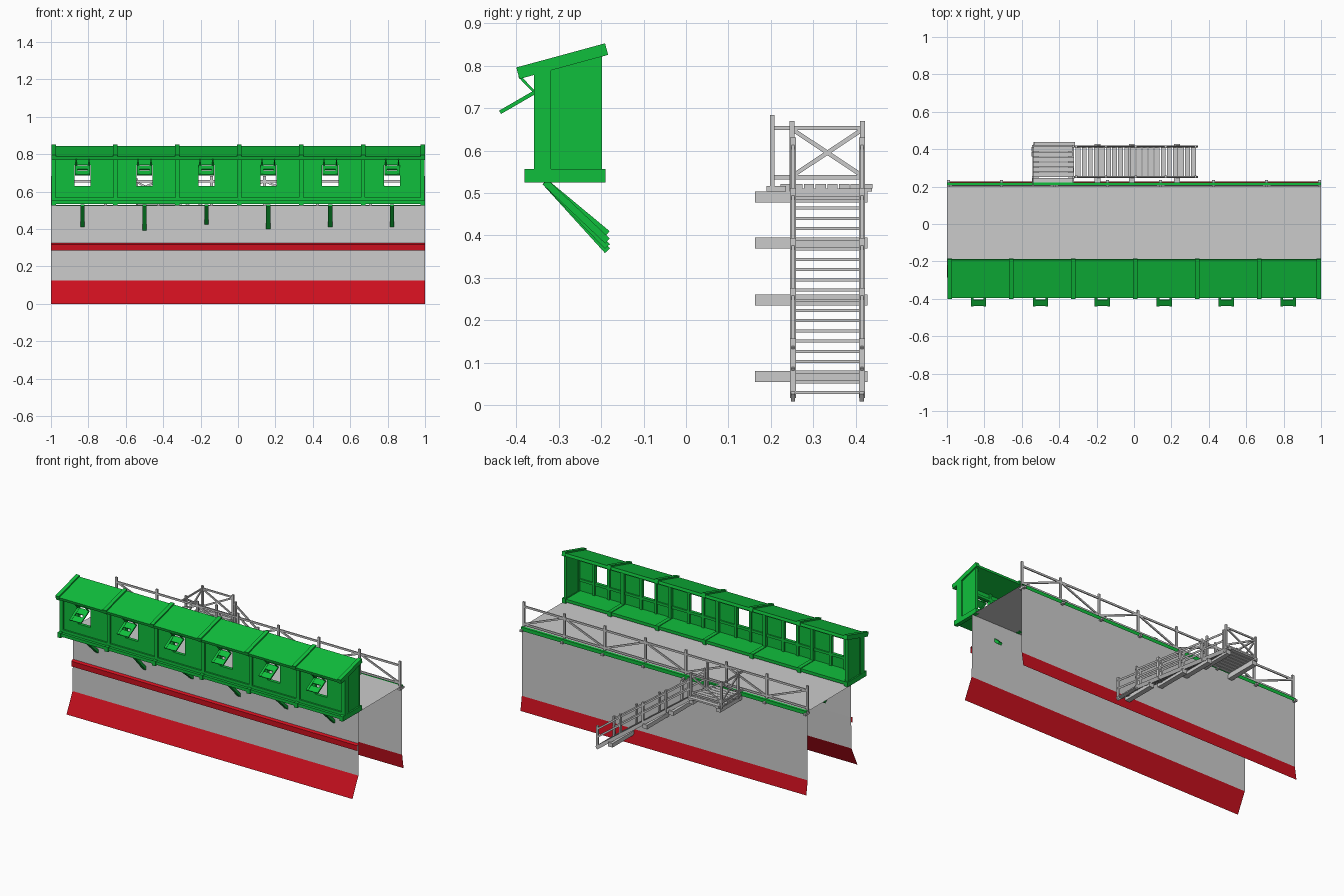
import bpy, bmesh, math, random
from mathutils import Vector, Matrix

if "Cube" in bpy.data.objects:
    bpy.data.objects.remove(bpy.data.objects["Cube"])

random.seed(3)

def material(name, rgb):
    m = bpy.data.materials.new(name)
    m.diffuse_color = (*rgb, 1)
    m.use_nodes = True
    m.node_tree.nodes["Principled BSDF"].inputs["Base Color"].default_value = m.diffuse_color
    return m

GREEN = material("green_paint", (0.005, 0.52, 0.045))
RED = material("red_paint", (0.6, 0.005, 0.013))

def finish(name, bm, mat=None):
    me = bpy.data.meshes.new(name)
    bm.to_mesh(me)
    bm.free()
    ob = bpy.data.objects.new(name, me)
    bpy.context.collection.objects.link(ob)
    if mat:
        me.materials.append(mat)
    return ob

def box(bm, x0, x1, y0, y1, z0, z1):
    m = Matrix.Translation(((x0 + x1) / 2, (y0 + y1) / 2, (z0 + z1) / 2))
    bmesh.ops.create_cube(bm, size=1, matrix=m @ Matrix.Diagonal((x1 - x0, y1 - y0, z1 - z0, 1)))

def bar(bm, p, q, w, h=None):
    """Square bar from p to q; w is its level width, h its depth."""
    p, q = Vector(p), Vector(q)
    d = q - p
    side = d.cross(Vector((0, 0, 1)))
    side = side.normalized() if side.length > 1e-5 else Vector((1, 0, 0))
    z = d.normalized()
    y = z.cross(side)
    rot = Matrix((side, y, z)).transposed().to_4x4()
    m = Matrix.Translation((p + q) / 2) @ rot @ Matrix.Diagonal((w, h or w, d.length, 1))
    bmesh.ops.create_cube(bm, size=1, matrix=m)

def sheet(name, profile, mat=None):
    """Open sheet: a y-z profile drawn along the full length."""
    bm = bmesh.new()
    rows = [[bm.verts.new((x, y, z)) for y, z in profile] for x in (-1, 1)]
    for i in range(len(profile) - 1):
        bm.faces.new((rows[0][i], rows[1][i], rows[1][i + 1], rows[0][i + 1]))
    return finish(name, bm, mat)

# Wall shell with flared red bases, a red band and a green back edge
TOP = 0.526
sheet("wall_shell", [(-0.225, 0.125), (-0.222, 0.325), (-0.22, TOP), (0.212, TOP), (0.212, 0.09)])
sheet("front_base", [(-0.285, 0), (-0.225, 0.125)], RED)
sheet("back_base", [(0.212, 0.09), (0.226, 0)], RED)
sheet("front_band", [(-0.236, 0.285), (-0.236, 0.318), (-0.222, 0.326)], RED)
sheet("back_edge_trim", [(0.206, 0.529), (0.222, 0.529), (0.222, 0.506)], GREEN)

# Covered gallery on the front
def roof_z(y):
    return 0.795 + (y + 0.40) * 0.272

frames = [min(-0.986 + i * 0.331, 0.987) for i in range(7)]
centres = [-0.831 + i * 0.331 for i in range(6)]

bm = bmesh.new()
for x in frames:
    box(bm, x - 0.012, x + 0.012, -0.38, -0.19, 0.525, 0.556)
    box(bm, x - 0.011, x + 0.011, -0.358, -0.318, 0.55, 0.795)
    bar(bm, (x, -0.396, roof_z(-0.396) - 0.014), (x, -0.187, roof_z(-0.187) - 0.014), 0.024, 0.028)
finish("gallery_frames", bm, GREEN)

bm = bmesh.new()
box(bm, -0.985, 0.985, -0.375, -0.195, 0.533, 0.552)
box(bm, -0.985, 0.985, -0.358, -0.346, 0.545, 0.57)
finish("gallery_floor", bm, GREEN)

bm = bmesh.new()
bar(bm, (0, -0.393, roof_z(-0.393) - 0.018), (0, -0.19, roof_z(-0.19) - 0.018), 1.97, 0.018)
finish("gallery_roof", bm, GREEN)

bm = bmesh.new()
for x0 in (-0.99, 0.978):
    vs = [bm.verts.new((x0, y, z)) for y, z in
          [(-0.35, 0.55), (-0.2, 0.55), (-0.2, roof_z(-0.2) - 0.02), (-0.35, roof_z(-0.35) - 0.02)]]
    f = bm.faces.new(vs)
    r = bmesh.ops.extrude_face_region(bm, geom=[f])
    bmesh.ops.translate(bm, vec=(0.012, 0, 0), verts=[v for v in r["geom"] if isinstance(v, bmesh.types.BMVert)])
    box(bm, x0 - 0.003, x0 + 0.015, -0.206, -0.198, 0.55, roof_z(-0.2) - 0.02)
bmesh.ops.recalc_face_normals(bm, faces=bm.faces)
finish("gallery_end_walls", bm, GREEN)

# Front panels built round window openings
wall, studs, shutters, braces = [bmesh.new() for _ in range(4)]
drops = [0.405, 0.382, 0.422, 0.392, 0.405, 0.405]
for c, d in zip(centres, drops):
    a, b = max(c - 0.166, -0.985), min(c + 0.166, 0.985)
    l, r = c - 0.043, c + 0.043
    y0, y1 = -0.348, -0.336
    box(wall, a, l, y0, y1, 0.55, 0.79)
    box(wall, r, b, y0, y1, 0.55, 0.79)
    box(wall, l, r, y0, y1, 0.55, 0.63)
    box(wall, l, r, y0, y1, 0.742, 0.79)
    for x in (l - 0.008, r + 0.008):
        box(studs, x - 0.008, x + 0.008, -0.338, -0.326, 0.55, 0.79)
    for z in (0.622, 0.75):
        box(studs, a, b, -0.338, -0.328, z - 0.008, z + 0.008)
    # propped shutter made of two boards with a slit, plus hanging struts
    p, q = Vector((c, -0.355, 0.738)), Vector((c, -0.438, 0.69))
    for t0, t1 in ((0, 0.42), (0.6, 1)):
        bar(shutters, p.lerp(q, t0), p.lerp(q, t1), 0.08, 0.006)
    for s in (-0.034, 0.034):
        off = Vector((s, 0, 0))
        bar(shutters, p + off, q + off, 0.014, 0.009)
        bar(shutters, (c + s, -0.393, 0.775), (c + s, -0.357, 0.738), 0.006)
    # slanted brace running down through the wall
    bar(braces, (c, -0.332, 0.526), (c, -0.185, d - 0.018), 0.022, 0.016)
finish("gallery_front_panels", wall, GREEN)
finish("gallery_studs", studs, GREEN)
finish("window_shutters", shutters, GREEN)
finish("gallery_braces", braces, GREEN)

# Railing along the back edge
bm = bmesh.new()
n = 7
xs = [-0.992 + i * 1.984 / n for i in range(n + 1)]
for x in xs:
    box(bm, x - 0.007, x + 0.007, 0.198, 0.208, 0.51, 0.684)
    box(bm, x - 0.008, x + 0.008, 0.19, 0.235, 0.504, 0.516)
for z in (0.543, 0.655):
    box(bm, -0.995, 0.995, 0.2, 0.207, z - 0.006, z + 0.006)
for i in range(n):
    z0, z1 = (0.543, 0.655) if i % 2 else (0.655, 0.543)
    bar(bm, (xs[i], 0.204, z0), (xs[i + 1], 0.204, z1), 0.007, 0.011)
finish("back_railing", bm)

# Landing with boards along x
bm = bmesh.new()
for i in range(8):
    y = 0.235 + i * 0.0275
    j = random.uniform(-0.008, 0.008)
    box(bm, -0.541 + j, -0.322 + j, y - 0.012, y + 0.012, 0.511, 0.521)
for x in (-0.525, -0.335):
    box(bm, x - 0.012, x + 0.012, 0.19, 0.438, 0.503, 0.511)
    box(bm, x - 0.015, x + 0.015, 0.163, 0.428, 0.478, 0.503)
finish("landing", bm)

# Landing rails with crossed braces
bm = bmesh.new()
corners = [(-0.54, 0.25), (-0.54, 0.416), (-0.325, 0.416)]
for x, y in corners + [(-0.325, 0.25)]:
    box(bm, x - 0.006, x + 0.006, y - 0.006, y + 0.006, 0.5, 0.67)
for (xa, ya), (xb, yb) in zip([(-0.54, 0.204)] + corners, corners):
    for z in (0.653, 0.537):
        bar(bm, (xa, ya, z), (xb, yb, z), 0.007, 0.01)
for (xa, ya), (xb, yb) in zip(corners, corners[1:]):
    for z0, z1 in ((0.54, 0.65), (0.65, 0.54)):
        bar(bm, (xa, ya, z0), (xb, yb, z1), 0.007, 0.01)
finish("landing_rails", bm)

# Stair flight
A, B = Vector((-0.315, 0, 0.5)), Vector((0.335, 0, 0.018))
bm = bmesh.new()
N = 20
for i in range(N):
    p = A.lerp(B, (i + 0.5) / N)
    box(bm, p.x - 0.013, p.x + 0.013, 0.257, 0.41, p.z - 0.003, p.z + 0.004)
finish("stair_treads", bm)

bm = bmesh.new()
for y in (0.252, 0.414):
    off = Vector((0, y, 0))
    bar(bm, A + off, B + off, 0.01, 0.022)
    for h in (0.065, 0.115):
        up = Vector((0, y, h))
        bar(bm, A + up, B + up, 0.007, 0.011)
    for i in range(5):
        p = A.lerp(B, i / 4 * 0.98 + 0.01)
        box(bm, p.x - 0.006, p.x + 0.006, y - 0.007, y + 0.007, p.z - 0.006, p.z + 0.135)
finish("stair_sides", bm)

# Beams carrying the stair out of the wall
bm = bmesh.new()
for x, z in ((-0.195, 0.382), (-0.012, 0.248), (0.23, 0.068)):
    box(bm, x - 0.016, x + 0.016, 0.163, 0.428, z - 0.013, z + 0.013)
finish("stair_beams", bm)
